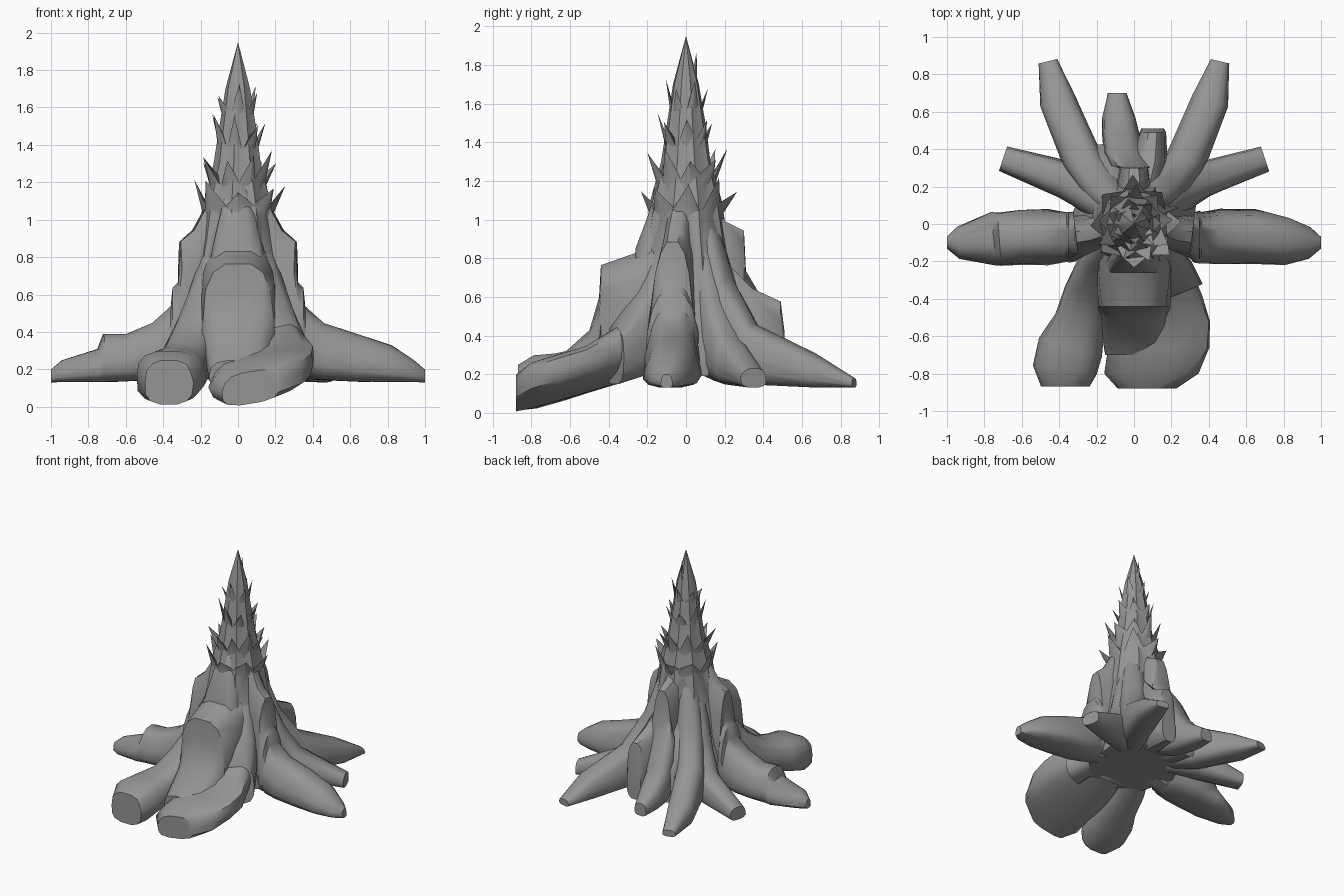
import bpy
import bmesh
import random
from math import cos, sin, pi, radians, copysign
from mathutils import Vector

random.seed(4)
cube = bpy.data.objects.get("Cube")
if cube:
    bpy.data.objects.remove(cube, do_unlink=True)

# One bark colour for everything
bark = bpy.data.materials.new("weathered_grey_bark")
bark.use_nodes = True
bark.diffuse_color = (0.3, 0.3, 0.3, 1)
shader = bark.node_tree.nodes["Principled BSDF"]
shader.inputs["Base Color"].default_value = bark.diffuse_color
shader.inputs["Roughness"].default_value = 0.9


def finish(name, bm, angle=45):
    """Turn a bmesh into a shaded, bark-coloured object."""
    bmesh.ops.recalc_face_normals(bm, faces=bm.faces)
    mesh = bpy.data.meshes.new(name)
    bm.to_mesh(mesh)
    bm.free()
    mesh.materials.append(bark)
    obj = bpy.data.objects.new(name, mesh)
    bpy.context.collection.objects.link(obj)
    bpy.ops.object.select_all(action="DESELECT")
    obj.select_set(True)
    bpy.context.view_layer.objects.active = obj
    bpy.ops.object.shade_smooth_by_angle(angle=radians(angle))


def skin(bm, rings, cap_end=True):
    """Join equal-length closed rings of vertices with quads."""
    for lower, upper in zip(rings, rings[1:]):
        count = len(lower)
        for i in range(count):
            j = (i + 1) % count
            bm.faces.new((lower[i], lower[j], upper[j], upper[i]))
    bm.faces.new(rings[0])
    if cap_end:
        bm.faces.new(rings[-1])


def soft_power(value, power):
    return copysign(abs(value) ** power, value)


def level_underside(reach):
    """Underside of a root that lies level on the ground."""
    return 0.13 + 0.15 * max(1 - reach, 0) ** 4


def sloping_underside(reach):
    """Underside of a root that runs downhill."""
    return max(0.28 - 0.3 * reach, 0.01)


def root(name, stations, underside=level_underside, tilt=0, taper=0.1,
         mirror=False, heading=None, sides=14):
    """Sweep upright boxy-oval sections; station = x, y, top, half width."""
    bm = bmesh.new()
    rings = []
    last = len(stations) - 1
    for k, (x, y, top, half) in enumerate(stations):
        centre = Vector((x, y))
        before = Vector(stations[max(k - 1, 0)][:2])
        after = Vector(stations[min(k + 1, last)][:2])
        along = heading or (after - before).normalized()
        side = Vector((-along.y, along.x))
        bottom = underside(centre.length)
        middle, rise = (top + bottom) / 2, (top - bottom) / 2
        ring = []
        for i in range(sides):
            a = 2 * pi * i / sides
            up = soft_power(sin(a), 0.75)
            across = half * soft_power(cos(a), 0.7) * (1 - taper * up)
            across *= random.uniform(0.95, 1.04)
            spot = centre + side * across
            spot.x *= -1 if mirror else 1
            height = max(middle + up * rise + tilt * across, 0)
            ring.append(bm.verts.new((spot.x, spot.y, height)))
        rings.append(ring)
    skin(bm, rings)
    finish(name, bm)


# Tapering core of the trunk, with shallow bark ridges
bm = bmesh.new()
rings = []
flutes = 18
for z, r in [(0.19, 0.33), (0.3, 0.34), (0.5, 0.29), (0.9, 0.21),
             (1.1, 0.175), (1.3, 0.125), (1.5, 0.095), (1.7, 0.065)]:
    ring = []
    for i in range(flutes):
        a = 2 * pi * i / flutes
        rr = r * (1 + (0.05 if i % 2 else -0.05)) * random.uniform(0.98, 1.02)
        ring.append(bm.verts.new((rr * cos(a), rr * sin(a), z)))
    rings.append(ring)
skin(bm, rings, cap_end=False)
tip = bm.verts.new((0, 0, 1.95))
for i in range(flutes):
    bm.faces.new((rings[-1][i], rings[-1][(i + 1) % flutes], tip))
finish("trunk_core", bm)


def splinter_collar(name, teeth, notch_z, radius, turn):
    """Jagged sleeve of broken wood whose pointed teeth flare outward."""
    bm = bmesh.new()
    low, neck, rim, inner = [], [], [], []
    count = teeth * 2
    for i in range(count):
        a = turn + 2 * pi * (i + random.uniform(-0.2, 0.2)) / count
        is_notch = i % 2
        rim_z = notch_z + random.uniform(-0.05, 0.03)
        rim_r = radius
        if not is_notch:
            rim_z += 0.13
            rim_r = (radius + 0.01) * random.uniform(1.15, 1.38)
        for ring, r, z in ((low, radius * 1.25, notch_z - 0.25),
                           (neck, radius, notch_z - 0.04),
                           (rim, rim_r, rim_z),
                           (inner, radius * 0.8, notch_z - 0.02)):
            ring.append(bm.verts.new((r * cos(a), r * sin(a), z)))
    skin(bm, [low, neck, rim, inner])
    finish(name, bm, 35)


# Rings of splinters climbing the spire
collars = [(8, 1.06, 0.185), (9, 1.22, 0.15), (7, 1.41, 0.105), (6, 1.57, 0.078)]
for n, (teeth, notch_z, radius) in enumerate(collars):
    splinter_collar(f"splinter_collar_{n + 1}", teeth, notch_z, radius, n * 0.35 - pi / 2)

# Thin shard standing behind the spire tip
bm = bmesh.new()
bmesh.ops.create_cone(bm, segments=5, radius1=0.035, radius2=0, depth=0.3, cap_ends=True)
for v in bm.verts:
    v.co += Vector((0, 0.04 + v.co.z * 0.1, 1.72))
finish("top_shard", bm)

# Broad front slab that narrows up the trunk
front, back = Vector((0, -1)), Vector((0, 1))
root("front_slab", [(0, -0.05, 1.24, 0.11), (0, -0.15, 1.18, 0.13),
                    (0, -0.2, 1.02, 0.17), (0, -0.26, 0.86, 0.2)],
     taper=0.2, heading=front)

# Broken front buttress flowing into the large front foot
root("front_buttress", [(0, -0.15, 0.9, 0.2), (0, -0.27, 0.83, 0.2),
                        (0, -0.44, 0.77, 0.19), (0, -0.45, 0.6, 0.19),
                        (0, -0.5, 0.43, 0.18), (0, -0.7, 0.25, 0.15)],
     sloping_underside, taper=0, heading=front)
root("front_left_foot", [(0.09, -0.1, 0.68, 0.19), (0.09, -0.25, 0.52, 0.22),
                         (0.11, -0.38, 0.42, 0.26), (0.13, -0.52, 0.33, 0.29),
                         (0.13, -0.66, 0.29, 0.28), (0.1, -0.8, 0.25, 0.25),
                         (0.07, -0.88, 0.19, 0.16)],
     sloping_underside, tilt=0.16, taper=0.05, heading=front)

# Rounded front right root, with the same ridge on the other side of the slab
front_ridge = [(0.08, -0.06, 1.05, 0.1), (0.14, -0.15, 0.85, 0.11),
               (0.2, -0.25, 0.62, 0.12), (0.25, -0.37, 0.45, 0.13)]
root("front_left_ridge", front_ridge, sloping_underside)
root("front_right_root", front_ridge + [(0.29, -0.52, 0.34, 0.14), (0.34, -0.66, 0.31, 0.17),
                                        (0.37, -0.78, 0.3, 0.18), (0.37, -0.87, 0.25, 0.13)],
     sloping_underside, taper=0.05, mirror=True)

# Long side roots with stepped shoulders
shoulder = [(0.07, -0.03, 1.3, 0.07), (0.17, -0.04, 1.08, 0.1),
            (0.24, -0.06, 0.95, 0.11), (0.31, -0.07, 0.89, 0.11),
            (0.32, -0.07, 0.67, 0.13), (0.35, -0.07, 0.64, 0.13),
            (0.36, -0.07, 0.54, 0.13), (0.46, -0.07, 0.45, 0.14)]
toe = [(0.94, -0.1, 0.25, 0.08), (1, -0.1, 0.2, 0.03)]
root("left_root", shoulder + [(0.64, -0.07, 0.39, 0.14), (0.82, -0.09, 0.33, 0.12)] + toe,
     taper=0.25)
root("right_root", shoulder + [(0.6, -0.07, 0.39, 0.14), (0.72, -0.08, 0.39, 0.14),
                               (0.75, -0.08, 0.31, 0.14)] + toe, taper=0.25, mirror=True)

# Back roots in mirrored pairs, running up the trunk as ridges
for label, flip in (("left", False), ("right", True)):
    root(f"back_{label}_root", [(0.06, 0.06, 1.15, 0.08), (0.13, 0.15, 0.95, 0.1),
                                (0.19, 0.22, 0.7, 0.11), (0.28, 0.35, 0.46, 0.11),
                                (0.41, 0.66, 0.31, 0.1), (0.46, 0.87, 0.18, 0.05)],
         mirror=flip)
    root(f"short_{label}_root", [(0.09, 0.05, 1.08, 0.08), (0.18, 0.12, 0.85, 0.1),
                                 (0.27, 0.18, 0.58, 0.1), (0.37, 0.24, 0.38, 0.1),
                                 (0.7, 0.35, 0.23, 0.07)], mirror=flip)

# Tall back buttress stepping down to the middle back root
root("back_middle_root", [(0, 0.08, 1.12, 0.08), (0, 0.2, 1, 0.1),
                          (0, 0.3, 0.95, 0.08), (-0.01, 0.31, 0.74, 0.12),
                          (-0.05, 0.38, 0.62, 0.12), (-0.07, 0.48, 0.42, 0.1),
                          (-0.08, 0.57, 0.32, 0.09), (-0.09, 0.7, 0.23, 0.05)], heading=back)

# Broken stubs on the back
root("back_left_stub", [(0.04, 0.15, 0.85, 0.09), (0.08, 0.34, 0.65, 0.1),
                        (0.1, 0.49, 0.58, 0.07), (0.1, 0.51, 0.42, 0.06)], heading=back)
root("back_right_stub", [(-0.08, 0.1, 0.9, 0.09), (-0.12, 0.24, 0.68, 0.1),
                         (-0.14, 0.43, 0.4, 0.07)])
